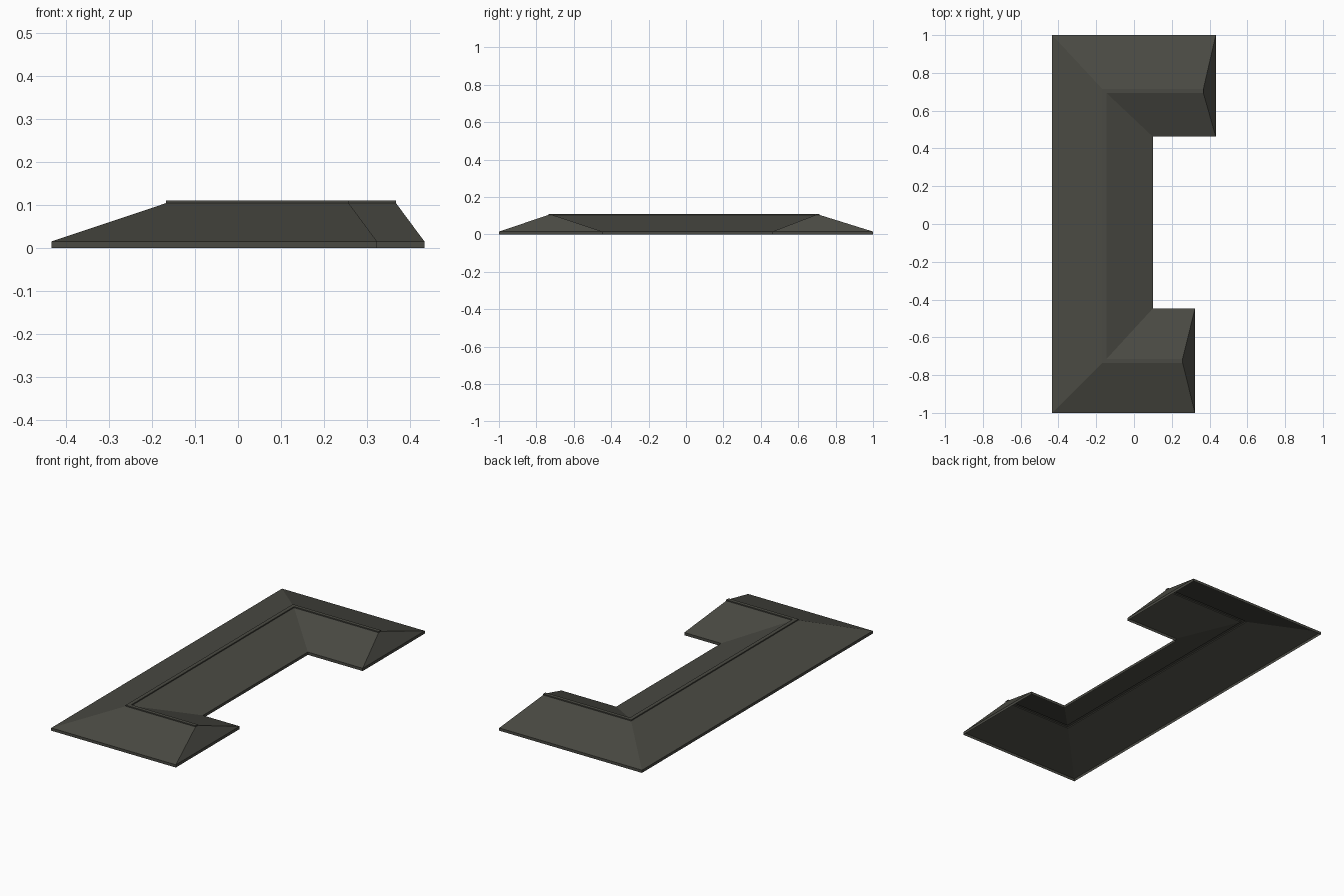
import bpy, bmesh

if "Cube" in bpy.data.objects:
    bpy.data.objects.remove(bpy.data.objects["Cube"])

slate = bpy.data.materials.new("dark slate")
slate.diffuse_color = (0.068, 0.068, 0.056, 1)
slate.use_nodes = True
slate.node_tree.nodes["Principled BSDF"].inputs["Base Color"].default_value = slate.diffuse_color

# Cross positions from outer eave to inner eave: eave, ridge edge, ridge edge, eave
main_x = [-0.433, -0.167, -0.146, 0.10]
back_y = [1.0, 0.714, 0.694, 0.462]
front_y = [-1.0, -0.735, -0.715, -0.447]
back_tip = (0.433, 0.367)     # x of eave end, ridge end
front_tip = (0.323, 0.257)

# Profile: (cross index, height) - fascia, slope, raised ridge, slope, fascia
profile = [(0, 0), (0, 0.015), (1, 0.104), (1, 0.11),
           (2, 0.11), (2, 0.104), (3, 0.015), (3, 0)]

bm = bmesh.new()
rows = []
for i, z in profile:
    e = 0 if i in (0, 3) else 1
    pts = [(back_tip[e], back_y[i]), (main_x[i], back_y[i]),
           (main_x[i], front_y[i]), (front_tip[e], front_y[i])]
    rows.append([bm.verts.new((x, y, z)) for x, y in pts])

# Roof slopes, mitred at the two corners
for a, b in zip(rows, rows[1:]):
    for k in range(3):
        bm.faces.new((a[k], a[k + 1], b[k + 1], b[k]))

# Hipped ends: fascia, slope, ridge end
for k in (0, 3):
    for j in range(3):
        bm.faces.new((rows[j][k], rows[j + 1][k], rows[6 - j][k], rows[7 - j][k]))

bmesh.ops.recalc_face_normals(bm, faces=bm.faces)
bm.normal_update()
if sum(f.normal.z * f.calc_area() for f in bm.faces) < 0:
    bmesh.ops.reverse_faces(bm, faces=bm.faces)

mesh = bpy.data.meshes.new("hipped_roof")
bm.to_mesh(mesh)
bm.free()
mesh.materials.append(slate)
roof = bpy.data.objects.new("hipped_roof", mesh)
bpy.context.collection.objects.link(roof)
